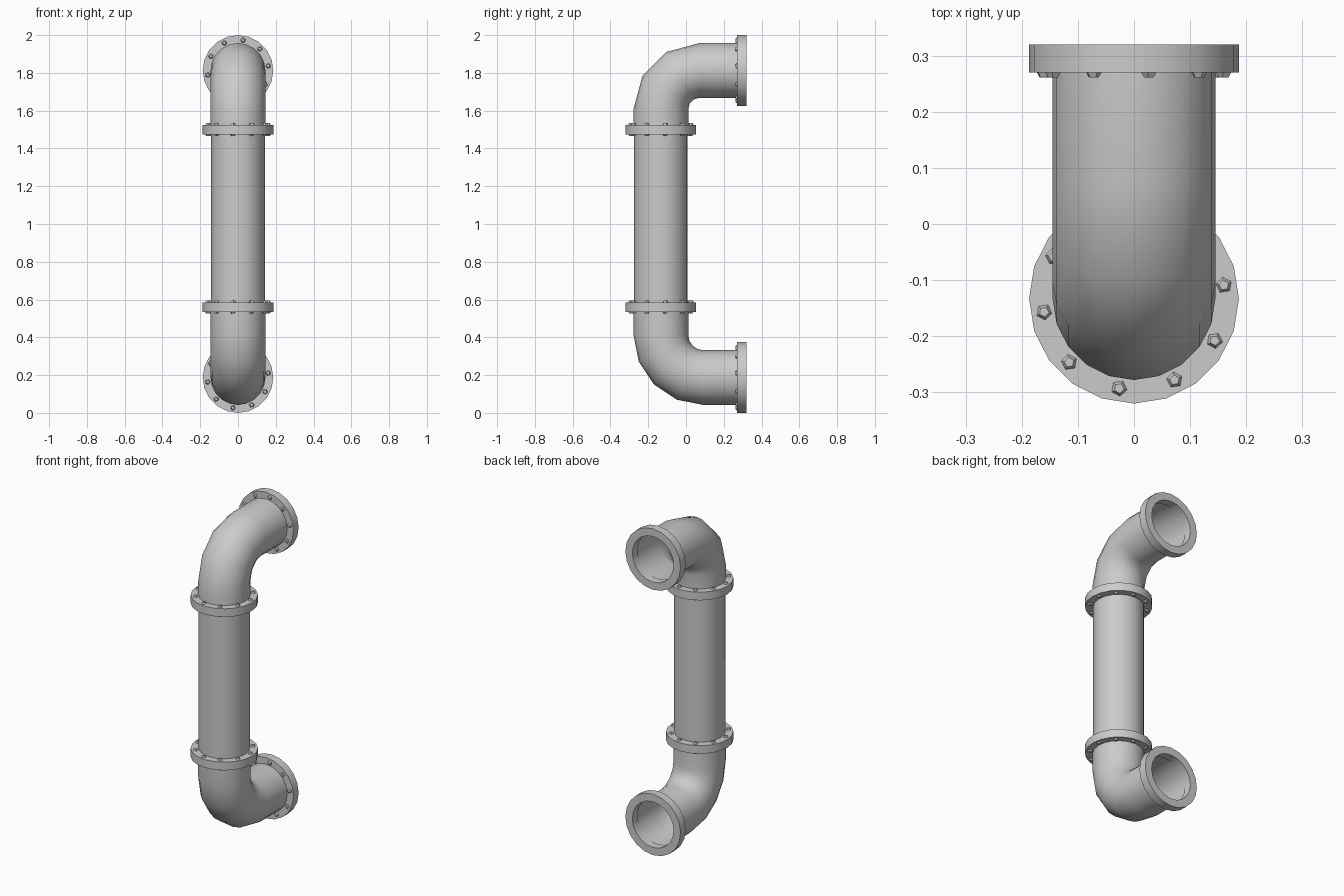
import bpy, bmesh, math
from mathutils import Vector, Matrix

if "Cube" in bpy.data.objects:
    bpy.data.objects.remove(bpy.data.objects["Cube"])

SIDES = 20
PIPE_Y = -0.133          # axis of the vertical run
R_PIPE, R_FLANGE = 0.145, 0.187
THICK = 0.05


def finish(name, bm, smooth=True):
    bmesh.ops.recalc_face_normals(bm, faces=bm.faces)
    me = bpy.data.meshes.new(name)
    bm.to_mesh(me)
    bm.free()
    ob = bpy.data.objects.new(name, me)
    bpy.context.collection.objects.link(ob)
    if smooth:
        bpy.ops.object.select_all(action='DESELECT')
        ob.select_set(True)
        bpy.context.view_layer.objects.active = ob
        bpy.ops.object.shade_smooth_by_angle(angle=math.radians(40))
    return ob


def loft(bm, rings, closed=False):
    """Bridge successive rings of points with quads."""
    vs = [[bm.verts.new(p) for p in r] for r in rings]
    pairs = list(zip(vs, vs[1:])) + ([(vs[-1], vs[0])] if closed else [])
    for a, b in pairs:
        for i in range(SIDES):
            j = (i + 1) % SIDES
            bm.faces.new((a[i], a[j], b[j], b[i]))


def circle(r, z):
    return [Vector((r * math.cos(t), r * math.sin(t), z))
            for t in (2 * math.pi * i / SIDES for i in range(SIDES))]


def tube(name, path, radius):
    """Open tube along (y, z, tilt) stations lying in the x = 0 plane."""
    rings = []
    for y, z, t in path:
        n = Vector((0, math.cos(t), math.sin(t)))
        rings.append([Vector((p.x, y, z)) + n * p.y for p in circle(radius, 0)])
    bm = bmesh.new()
    loft(bm, rings)
    return finish(name, bm)


def flange(name, mat, r_in, bolt_sides):
    """Ring plus ten five-sided bolt heads on the chosen faces."""
    h = THICK / 2
    bm = bmesh.new()
    loft(bm, [circle(R_FLANGE, -h), circle(R_FLANGE, h),
              circle(r_in, h), circle(r_in, -h)], closed=True)
    ob = finish(name, bm)
    ob.matrix_world = mat
    bm = bmesh.new()
    for s in bolt_sides:
        for k in range(10):
            a = math.radians(8.5 + 36 * k)
            m = (Matrix.Rotation(a, 4, 'Z')
                 @ Matrix.Translation((0.162, 0, s * (h + 0.004)))
                 @ Matrix.Rotation(0 if s > 0 else math.pi, 4, 'X'))
            bmesh.ops.create_cone(bm, cap_ends=True, segments=5, radius1=0.015,
                                  radius2=0.009, depth=0.01, matrix=m)
    finish(name + "_bolts", bm, smooth=False).matrix_world = mat


def elbow(name, z_joint, z_end, sign, bend, steps):
    """Vertical joint, quarter bend, then a straight stub towards +y."""
    cy, cz = PIPE_Y + bend, z_end - sign * bend
    path = [(PIPE_Y, z_joint, 0)]
    for i in range(steps + 1):
        t = math.pi / 2 * i / steps
        path.append((cy - bend * math.cos(t), cz + sign * bend * math.sin(t), -sign * t))
    path.append((0.30, z_end, -sign * math.pi / 2))
    tube(name, path, R_PIPE)


# Pipe runs
tube("straight_pipe", [(PIPE_Y, 0.56, 0), (PIPE_Y, 1.50, 0)], 0.142)
elbow("upper_elbow", 1.50, 1.813, 1, 0.205, 3)
elbow("lower_elbow", 0.56, 0.187, -1, 0.225, 4)

# Joint flanges on the vertical run
for label, z in (("upper", 1.50), ("lower", 0.56)):
    flange(label + "_joint_flange", Matrix.Translation((0, PIPE_Y, z)), 0.14, (1, -1))

# End flanges facing the back, bolts on the pipe side
for label, z in (("upper", 1.813), ("lower", 0.187)):
    flange(label + "_end_flange",
           Matrix.Translation((0, 0.295, z)) @ Matrix.Rotation(math.pi / 2, 4, 'X'),
           0.14, (1,))
